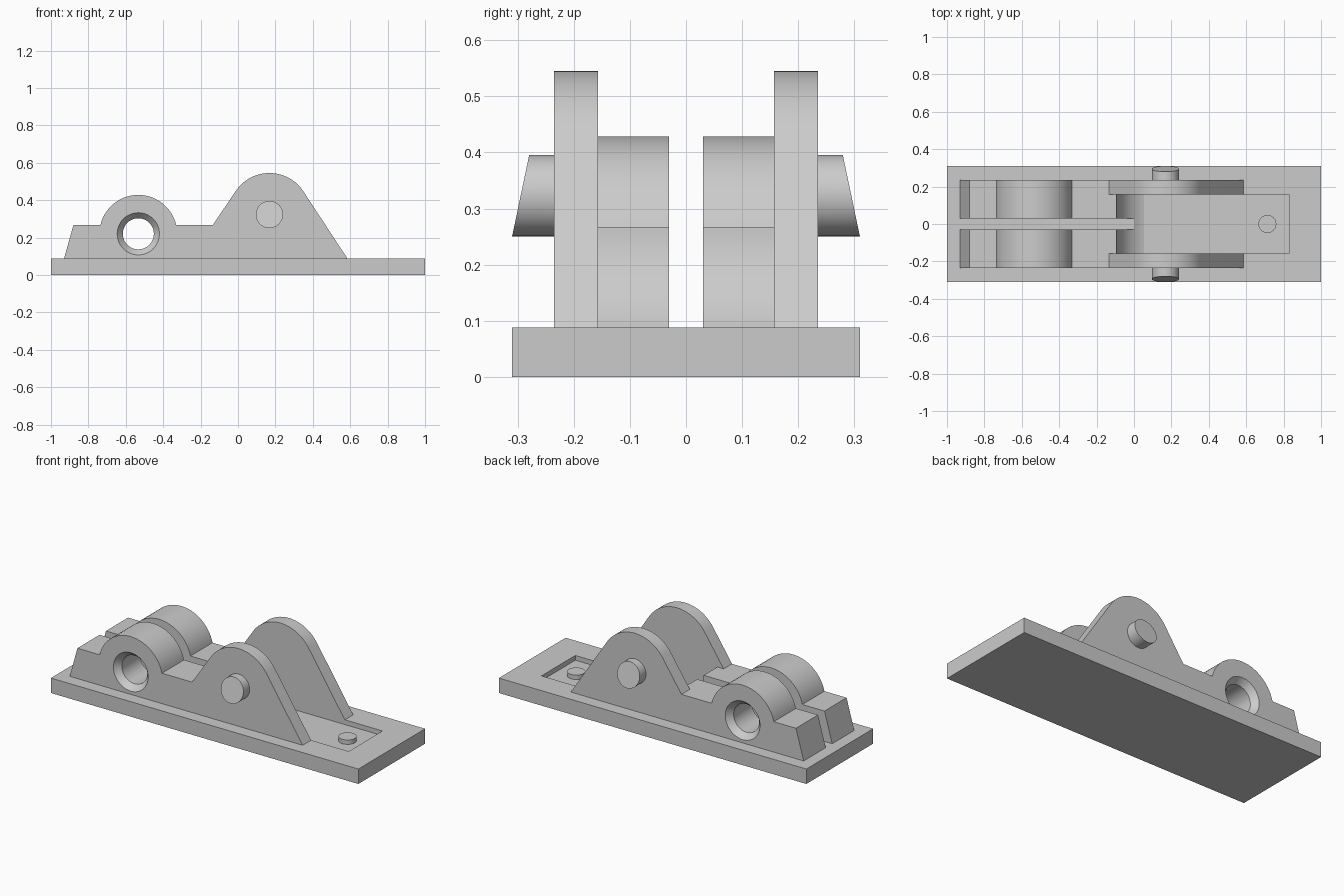
import bpy, bmesh, math
from mathutils import Matrix, Vector

cube = bpy.data.objects.get("Cube")
if cube:
    bpy.data.objects.remove(cube, do_unlink=True)

grey = bpy.data.materials.new("plain grey")
grey.use_nodes = True
COLOUR = (0.6, 0.6, 0.6, 1)
grey.diffuse_color = COLOUR
grey.node_tree.nodes["Principled BSDF"].inputs["Base Color"].default_value = COLOUR

BASE_TOP, STEP, FLOOR = 0.088, 0.267, 0.06
PIVOT, BORE = (0.168, 0.328), (-0.533, 0.22)


def finish(name, bm):
    bmesh.ops.recalc_face_normals(bm, faces=bm.faces)
    mesh = bpy.data.meshes.new(name)
    bm.to_mesh(mesh)
    bm.free()
    mesh.materials.append(grey)
    obj = bpy.data.objects.new(name, mesh)
    bpy.context.collection.objects.link(obj)
    return obj


def arc(centre, radius, start, end, steps=28):
    """Points in the xz plane, angles in degrees."""
    angles = [math.radians(start + (end - start) * i / steps) for i in range(steps + 1)]
    return [(centre[0] + radius * math.cos(a), centre[1] + radius * math.sin(a)) for a in angles]


def extrude_y(name, outline, y0, y1):
    bm = bmesh.new()
    face = bm.faces.new([bm.verts.new((x, y0, z)) for x, z in outline])
    new = bmesh.ops.extrude_face_region(bm, geom=[face])["geom"]
    verts = [v for v in new if isinstance(v, bmesh.types.BMVert)]
    bmesh.ops.translate(bm, verts=verts, vec=(0, y1 - y0, 0))
    return finish(name, bm)


def round_y(name, centre, y0, y1, r0, r1):
    """Cylinder or cone frustum running along y."""
    bm = bmesh.new()
    place = Matrix.Translation(Vector((centre[0], (y0 + y1) / 2, centre[1])))
    bmesh.ops.create_cone(bm, cap_ends=True, segments=48, radius1=r0, radius2=r1,
                          depth=y1 - y0, matrix=place @ Matrix.Rotation(-math.pi / 2, 4, 'X'))
    return finish(name, bm)


def activate(obj):
    bpy.ops.object.select_all(action='DESELECT')
    obj.select_set(True)
    bpy.context.view_layer.objects.active = obj


def cut(obj, cutter):
    cutter.hide_render = True
    mod = obj.modifiers.new("cut", 'BOOLEAN')
    mod.operation, mod.solver, mod.object = 'DIFFERENCE', 'EXACT', cutter
    activate(obj)
    bpy.ops.object.modifier_apply(modifier=mod.name)


def mirror(obj):
    mod = obj.modifiers.new("mirror", 'MIRROR')
    mod.use_axis = (False, True, False)
    activate(obj)
    bpy.ops.object.modifier_apply(modifier=mod.name)


def smooth(obj):
    activate(obj)
    bpy.ops.object.shade_smooth_by_angle(angle=math.radians(25))


# Base slab
base = extrude_y("base_plate", [(-1, 0), (1, 0), (1, BASE_TOP), (-1, BASE_TOP)], -0.31, 0.31)

# Side bracket: low bearing hump and tall pivot ear in one outline
outline = [(-0.93, BASE_TOP), (-0.88, STEP)]
outline += arc(BORE, 0.208, 167, 13)
outline += [(-0.135, STEP)]
outline += arc(PIVOT, 0.217, 147, 33)
outline += [(0.585, BASE_TOP)]
bracket = extrude_y("side_bracket", outline, 0.03, 0.235)

# Clearance between the ears, with a concave end and a shallow pocket in the base
clearance_outline = [(-0.135, STEP)]
clearance_outline += arc((0.13, 0.27), 0.224, 180.8, 249.7)
clearance_outline += [(0.83, FLOOR), (0.83, 0.7), (-0.135, 0.7)]
clearance = extrude_y("clearance_cutter", clearance_outline, -0.157, 0.157)

# Bore with a countersunk mouth
bore = round_y("bore_cutter", BORE, -0.1, 0.3, 0.083, 0.083)
countersink = round_y("countersink_cutter", BORE, 0.2, 0.27, 0.083, 0.143)

cut(base, clearance)
for cutter in (clearance, bore, countersink):
    cut(bracket, cutter)
for cutter in (clearance, bore, countersink):
    bpy.data.objects.remove(cutter, do_unlink=True)
mirror(bracket)
smooth(bracket)

# Pivot pins with slanted outer ends
pin = round_y("pivot_pin", (PIVOT[0], 0.323), 0.2, 0.31, 0.0725, 0.0725)
for v in pin.data.vertices:
    if v.co.y > 0.25:
        v.co.y = 0.31 - 0.21 * (v.co.z - 0.25)
mirror(pin)
smooth(pin)

# Round stud in the pocket
bm = bmesh.new()
bmesh.ops.create_cone(bm, cap_ends=True, segments=48, radius1=0.048, radius2=0.048,
                      depth=0.026, matrix=Matrix.Translation((0.713, 0, FLOOR + 0.013)))
smooth(finish("pocket_stud", bm))
